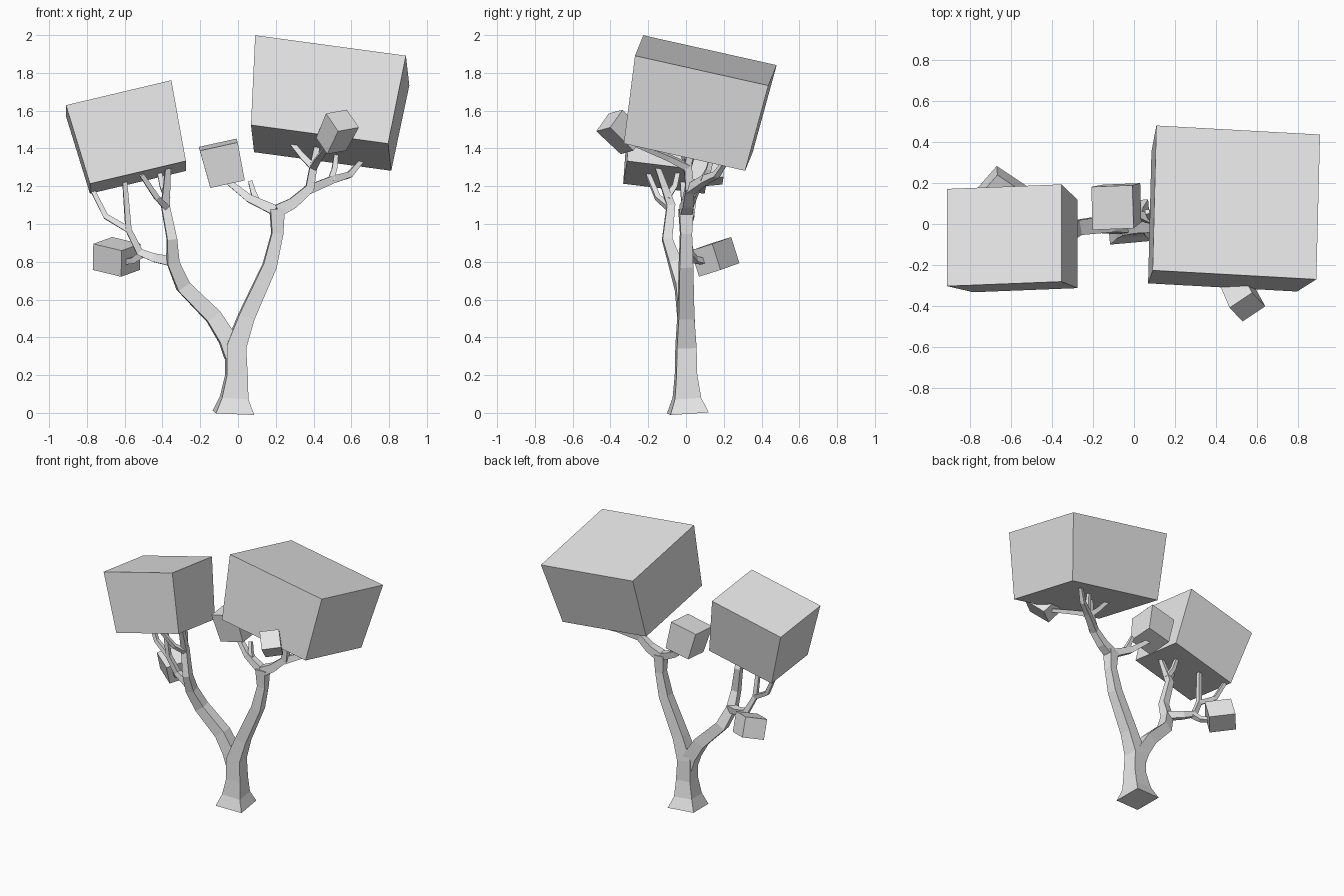
import bpy
import bmesh
from mathutils import Vector

cube = bpy.data.objects.get("Cube")
if cube:
    bpy.data.objects.remove(cube, do_unlink=True)

# One pale grey for wood and foliage
grey = bpy.data.materials.new("pale_grey")
grey.use_nodes = True
grey.diffuse_color = (0.8, 0.8, 0.8, 1)
grey.node_tree.nodes["Principled BSDF"].inputs["Base Color"].default_value = (0.8, 0.8, 0.8, 1)


def add_object(name, rings):
    """Skin a list of four-point rings into a closed, flat-shaded mesh."""
    bm = bmesh.new()
    loops = [[bm.verts.new(p) for p in ring] for ring in rings]
    for low, high in zip(loops, loops[1:]):
        for i in range(4):
            j = (i + 1) % 4
            bm.faces.new((low[i], low[j], high[j], high[i]))
    bm.faces.new(loops[0][::-1])
    bm.faces.new(loops[-1])
    bmesh.ops.recalc_face_normals(bm, faces=bm.faces)
    mesh = bpy.data.meshes.new(name)
    bm.to_mesh(mesh)
    bm.free()
    mesh.materials.append(grey)
    obj = bpy.data.objects.new(name, mesh)
    bpy.context.collection.objects.link(obj)
    return obj


def square(centre, u, v):
    return [centre - u - v, centre + u - v, centre + u + v, centre - u + v]


def foliage(name, bottom, top, u, v, taper=0.91):
    """Tilted block: u and v are half edges of its top, the bottom is narrower."""
    u, v = Vector(u), Vector(v)
    add_object(name, [square(Vector(bottom), u * taper, v * taper),
                      square(Vector(top), u, v)])


def branch(name, points, widths):
    """Square tube along points; half widths are listed or run from first to last."""
    pts = [Vector(p) for p in points]
    last = len(pts) - 1
    if len(widths) != len(pts):
        a, b = widths
        widths = [a + (b - a) * i / last for i in range(last + 1)]
    rings = []
    for i, p in enumerate(pts):
        tangent = Vector()
        if i > 0:
            tangent += (p - pts[i - 1]).normalized()
        if i < last:
            tangent += (pts[i + 1] - p).normalized()
        tangent.normalize()
        side = Vector((-0.09, 1, 0))
        side = (side - tangent * side.dot(tangent)).normalized()
        rings.append(square(p, side.cross(tangent) * widths[i], side * widths[i]))
    add_object(name, rings)


# Trunk flowing into the right-hand limb
branch("trunk",
       [(-.024, .01, 0), (-.02, .005, .08), (-.008, 0, .2), (-.012, 0, .35),
        (.045, 0, .51), (.168, 0, .78), (.208, 0, .95), (.207, 0, 1.08)],
       [.102, .07, .055, .052, .042, .036, .03, .038])
# Left-hand limb, rising into the medium block
branch("left_limb",
       [(-.025, 0, .3), (-.055, 0, .39), (-.13, 0, .51), (-.29, -.02, .67),
        (-.345, -.06, .8), (-.35, -.1, .92), (-.385, -.08, 1.1), (-.37, -.15, 1.3)],
       [.045, .046, .042, .037, .032, .026, .022, .014])

# Twigs of the left limb
branch("left_inner_twig", [(-.38, -.09, 1.09), (-.43, -.15, 1.14), (-.51, -.2, 1.26)], (.016, .012))
branch("left_upper_twig", [(-.375, -.1, 1.14), (-.4, -.06, 1.2), (-.42, -.04, 1.29)], (.016, .012))
branch("left_low_branch",
       [(-.34, -.05, .8), (-.44, 0, .82), (-.52, .02, .85), (-.58, 0, .97), (-.6, -.02, 1.23)],
       (.026, .012))
branch("left_outer_twig", [(-.58, 0, .97), (-.7, .03, 1.04), (-.775, .05, 1.19)], (.016, .012))
branch("left_hanging_twig", [(-.51, .02, .84), (-.55, .05, .81), (-.6, .1, .8)], (.018, .014))

# Twigs of the right limb
branch("middle_branch", [(.2, 0, 1.07), (.06, .03, 1.135), (-.06, .08, 1.23)], (.027, .014))
branch("middle_twig", [(.1, .02, 1.12), (.08, .04, 1.17), (.065, .06, 1.225)], (.016, .011))
branch("right_branch",
       [(.21, 0, 1.07), (.29, .01, 1.11), (.38, .02, 1.19), (.4, .01, 1.31), (.42, .03, 1.43)],
       (.033, .014))
branch("right_inner_twig", [(.4, .01, 1.3), (.34, .03, 1.36), (.26, .06, 1.46)], (.018, .012))
branch("right_front_twig", [(.4, .01, 1.3), (.43, -.09, 1.35), (.49, -.28, 1.43)], (.018, .012))
branch("right_outer_branch",
       [(.37, .02, 1.18), (.5, .1, 1.235), (.59, .16, 1.26), (.65, .21, 1.33)], (.024, .012))
branch("right_outer_twig", [(.49, .09, 1.23), (.51, .12, 1.29), (.52, .14, 1.37)], (.016, .011))

# Foliage blocks
foliage("large_foliage", (.44, .012, 1.403), (.499, .105, 1.866),
        (.399, -.022, -.054), (.009, .353, -.079))
foliage("medium_foliage", (-.53, -.107, 1.247), (-.632, -.055, 1.666),
        (.279, .011, .066), (0, .237, -.029))
foliage("middle_foliage", (-.058, .1, 1.22), (-.105, .08, 1.42),
        (.1, .004, .022), (-.003, .105, .01))
foliage("front_foliage", (.493, -.282, 1.422), (.553, -.405, 1.548),
        (.055, .037, .01), (-.032, .033, .047))
foliage("low_foliage", (-.644, .176, .757), (-.641, .132, .895),
        (.05, .057, .018), (-.075, .05, .018), taper=1)
